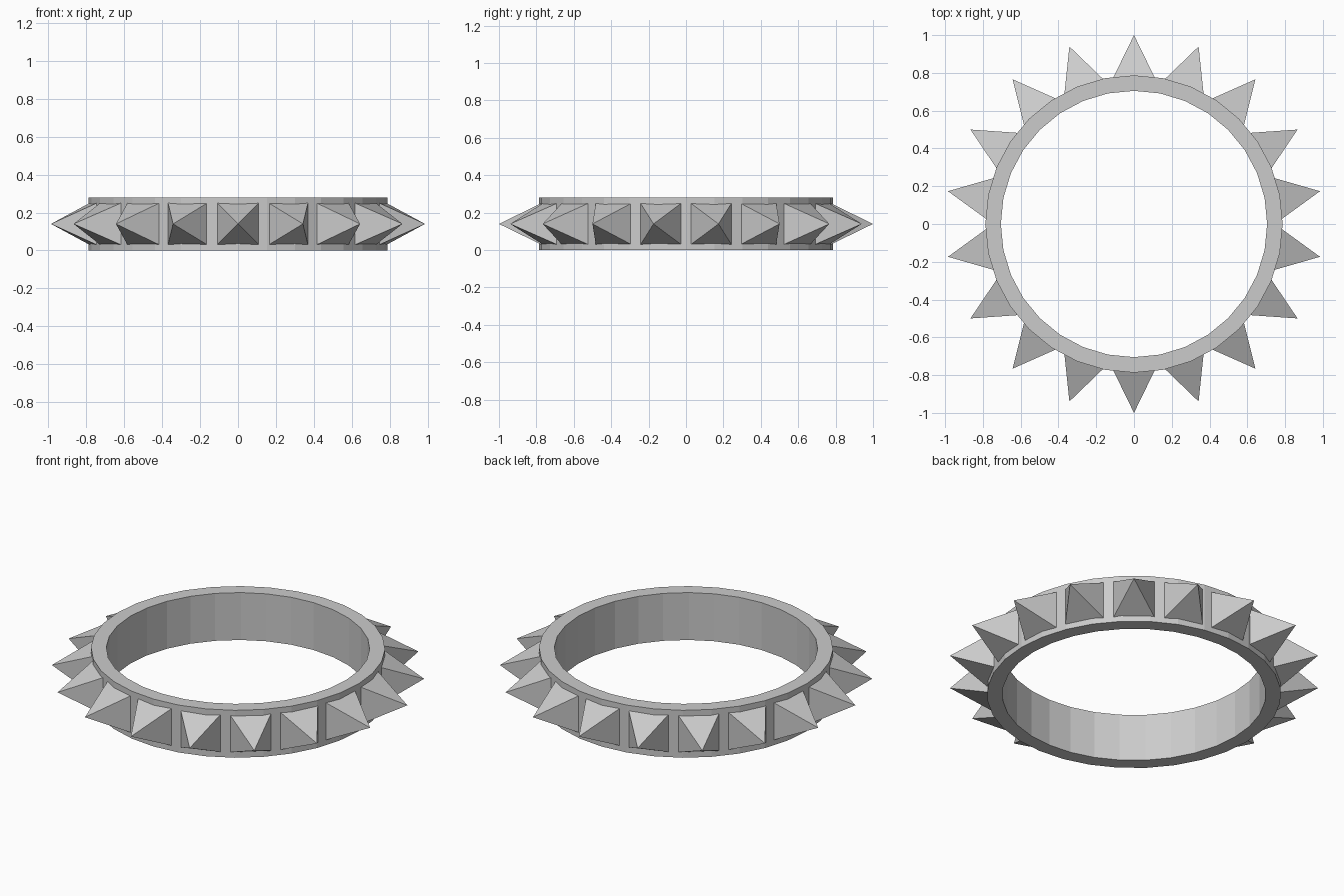
import bpy, bmesh
from math import sin, cos, pi, radians
from mathutils import Matrix

if "Cube" in bpy.data.objects:
    bpy.data.objects.remove(bpy.data.objects["Cube"])

HEIGHT, R_OUT, R_IN, SIDES = 0.28, 0.787, 0.705, 32
SPIKES, TIP_R, BASE_R, BASE_HALF = 18, 1.0, 0.75, 0.122


def add_object(name, bm):
    bmesh.ops.recalc_face_normals(bm, faces=bm.faces)
    mesh = bpy.data.meshes.new(name)
    bm.to_mesh(mesh)
    bm.free()
    obj = bpy.data.objects.new(name, mesh)
    bpy.context.collection.objects.link(obj)
    return obj


# Flat band: a rectangular cross-section swept round the axis
bm = bmesh.new()
profile = [(R_IN, 0), (R_OUT, 0), (R_OUT, HEIGHT), (R_IN, HEIGHT)]
rings = []
for i in range(SIDES):
    a = 2 * pi * i / SIDES
    rings.append([bm.verts.new((r * cos(a), r * sin(a), z)) for r, z in profile])
for i in range(SIDES):
    a, b = rings[i], rings[(i + 1) % SIDES]
    for j in range(4):
        k = (j + 1) % 4
        bm.faces.new((a[j], b[j], b[k], a[k]))
add_object("band", bm)

# Pyramid studs, with their bases sunk into the band
bm = bmesh.new()
for i in range(SPIKES):
    turn = Matrix.Rotation(radians(10) + 2 * pi * i / SPIKES, 4, 'Z')
    corners = [(BASE_R, s * BASE_HALF, HEIGHT / 2 + t * BASE_HALF)
               for s, t in ((-1, -1), (1, -1), (1, 1), (-1, 1))]
    points = corners + [(TIP_R, 0, HEIGHT / 2)]
    verts = [bm.verts.new(p) for p in points]
    bmesh.ops.transform(bm, matrix=turn, verts=verts)
    bm.faces.new(verts[:4])
    for j in range(4):
        bm.faces.new((verts[j], verts[(j + 1) % 4], verts[4]))
add_object("spikes", bm)
